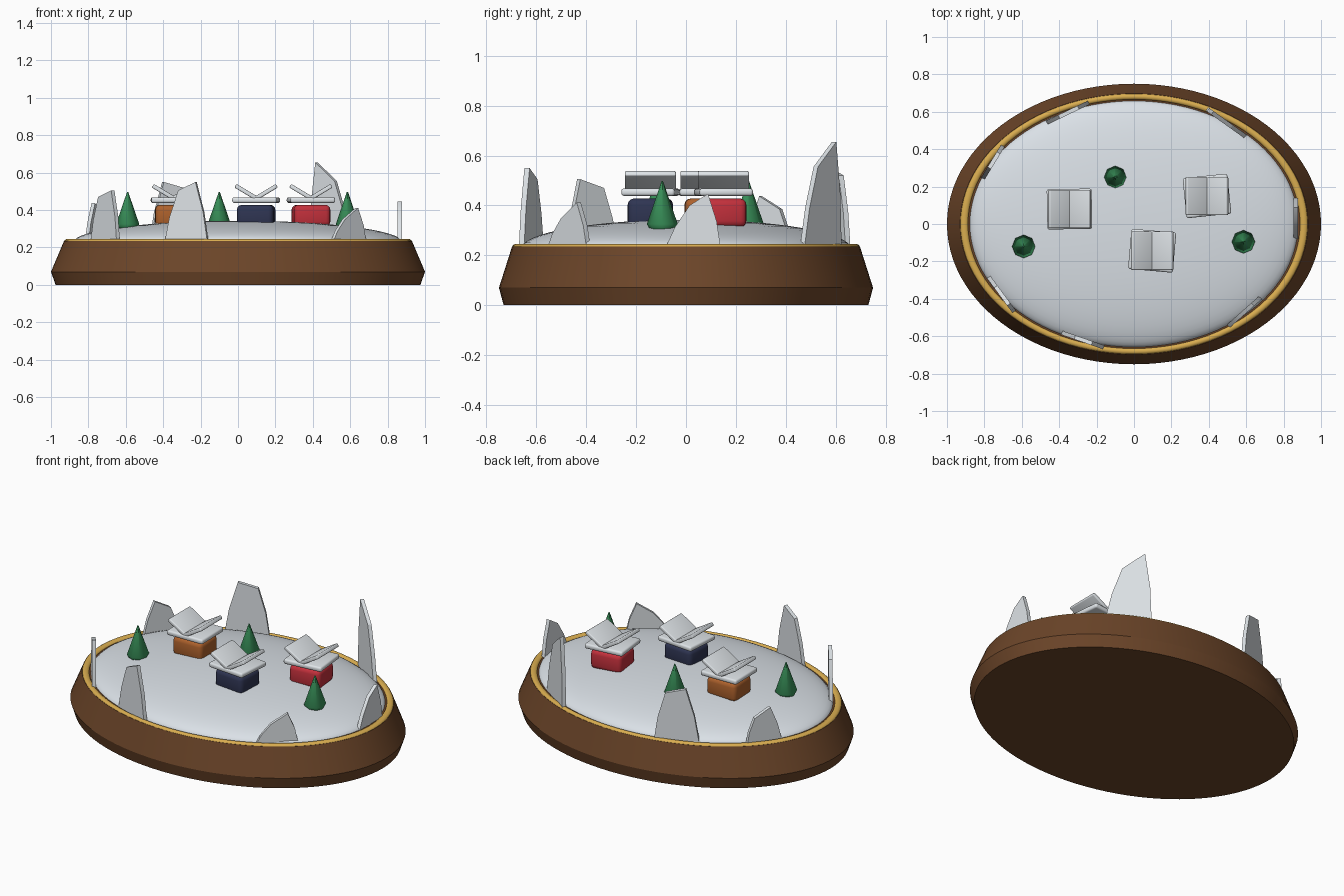
import bpy, bmesh, math
from math import cos, sin, pi
from mathutils import Vector

if "Cube" in bpy.data.objects:
    bpy.data.objects.remove(bpy.data.objects["Cube"])


def material(name, rgb):
    m = bpy.data.materials.new(name)
    m.use_nodes = True
    m.diffuse_color = (*rgb, 1)
    m.node_tree.nodes["Principled BSDF"].inputs["Base Color"].default_value = (*rgb, 1)
    return m


wood = material("brown wood", (0.15, 0.06, 0.022))
gold = material("gold", (0.7, 0.42, 0.08))
snow = material("snow white", (0.75, 0.8, 0.85))
ice = material("pale ice", (0.75, 0.79, 0.82))
green = material("pine green", (0.04, 0.28, 0.1))
red = material("red", (0.55, 0.03, 0.045))
navy = material("navy blue", (0.028, 0.035, 0.085))
orange = material("burnt orange", (0.42, 0.12, 0.025))


def finish(name, bm, mat, angle=30):
    bmesh.ops.recalc_face_normals(bm, faces=bm.faces)
    mesh = bpy.data.meshes.new(name)
    bm.to_mesh(mesh)
    bm.free()
    mesh.materials.append(mat)
    ob = bpy.data.objects.new(name, mesh)
    bpy.context.collection.objects.link(ob)
    bpy.ops.object.select_all(action='DESELECT')
    ob.select_set(True)
    bpy.context.view_layer.objects.active = ob
    bpy.ops.object.shade_smooth_by_angle(angle=math.radians(angle))
    return ob


def lathe(name, profile, mat, segs=96, squash=0.75, closed=False, angle=30):
    """Revolve (radius, z) points, squashed along y."""
    bm = bmesh.new()
    rings = [[bm.verts.new((r * cos(2 * pi * i / segs), r * squash * sin(2 * pi * i / segs), z))
              for i in range(segs)] for r, z in profile]
    pairs = list(zip(rings, rings[1:]))
    if closed:
        pairs.append((rings[-1], rings[0]))
    for a, b in pairs:
        for i in range(segs):
            j = (i + 1) % segs
            bm.faces.new((a[i], a[j], b[j], b[i]))
    if not closed:
        bm.faces.new(rings[0])
        bm.faces.new(rings[-1])
    return finish(name, bm, mat, angle)


def rounded_box(name, loc, size, bevel, mat, rot=(0, 0, 0)):
    bm = bmesh.new()
    bmesh.ops.create_cube(bm, size=1)
    bmesh.ops.scale(bm, vec=size, verts=bm.verts)
    bmesh.ops.bevel(bm, geom=bm.edges[:], offset=bevel, segments=3, profile=0.5, affect='EDGES')
    ob = finish(name, bm, mat)
    ob.location, ob.rotation_euler = loc, rot
    return ob


# Oval stand, gold trim and snow mound
lathe("wooden_base", [(0.975, 0), (1, 0.07), (0.93, 0.235)], wood)
lathe("gold_rim", [(0.908 + 0.021 * cos(a * pi / 6), 0.233 + 0.013 * sin(a * pi / 6))
                   for a in range(12)], gold, closed=True, angle=60)
lathe("snow_mound", [(0.88 * cos(a * pi / 32), 0.228 + 0.115 * sin(a * pi / 32))
                     for a in range(16)], snow)

# Cottages: body, flat eave slab and two crossing roof panels
for name, x, y, turn, mat in (("orange", -0.345, 0.08, 1, orange),
                              ("navy", 0.097, -0.143, -5, navy),
                              ("red", 0.39, 0.15, 6, red)):
    yaw = (0, 0, math.radians(turn))
    rounded_box(name + "_cottage_body", (x, y, 0.37), (0.195, 0.17, 0.115), 0.025, mat, yaw)
    rounded_box(name + "_cottage_eave", (x, y, 0.453), (0.24, 0.215, 0.03), 0.011, ice, yaw)
    for side, label in ((-1, "right"), (1, "left")):
        rounded_box(f"{name}_cottage_roof_{label}", (x + side * 0.042, y, 0.489),
                    (0.16, 0.205, 0.022), 0.006, ice, (0, -side * math.radians(31), 0))

# Pine trees
for n, (x, y) in enumerate([(-0.59, -0.12), (-0.1, 0.25), (0.585, -0.095)], 1):
    tree = lathe(f"pine_tree_{n}", [(0.05, 0.305), (0.062, 0.325), (0.003, 0.497)], green,
                 segs=8, squash=1, angle=50)
    tree.location = (x, y, 0)

# Ice shards: base ends, then two slanted top corners as (fraction along base, height)
shards = [
    ((-0.39, -0.58), (-0.16, -0.66), (0.32, 0.505), (0.72, 0.55)),
    ((-0.78, -0.28), (-0.64, -0.47), (0.29, 0.47), (0.79, 0.505)),
    ((0.5, -0.55), (0.68, -0.39), (0.36, 0.35), (0.75, 0.412)),
    ((0.865, -0.085), (0.865, 0.14), (0.44, 0.4), (0.77, 0.447)),
    ((0.39, 0.615), (0.6, 0.465), (0.14, 0.655), (0.63, 0.555)),
    ((-0.47, 0.54), (-0.24, 0.65), (0.3, 0.55), (0.75, 0.52)),
    ((-0.81, 0.24), (-0.7, 0.42), (0.33, 0.437), (0.78, 0.385)),
]
for n, (a, b, (t1, z1), (t2, z2)) in enumerate(shards, 1):
    start, run = Vector((*a, 0)), Vector((b[0] - a[0], b[1] - a[1], 0))
    across = run.normalized().cross(Vector((0, 0, 1)))
    foot = 0.225
    outline = [(0, foot), (1, foot), (0.5 + t2 / 2 + 0.04, (foot + z2) / 2), (t2, z2),
               (t1, z1), (t1 / 2 - 0.04, (foot + z1) / 2)]
    bm = bmesh.new()
    sides = []
    for s in (-1, 1):
        sides.append([bm.verts.new(start + run * t + across * s * 0.011 + Vector((0, 0, z)))
                      for t, z in outline])
        bm.faces.new(sides[-1])
    for i in range(len(outline)):
        j = (i + 1) % len(outline)
        bm.faces.new((sides[0][i], sides[0][j], sides[1][j], sides[1][i]))
    finish(f"ice_shard_{n}", bm, ice)
